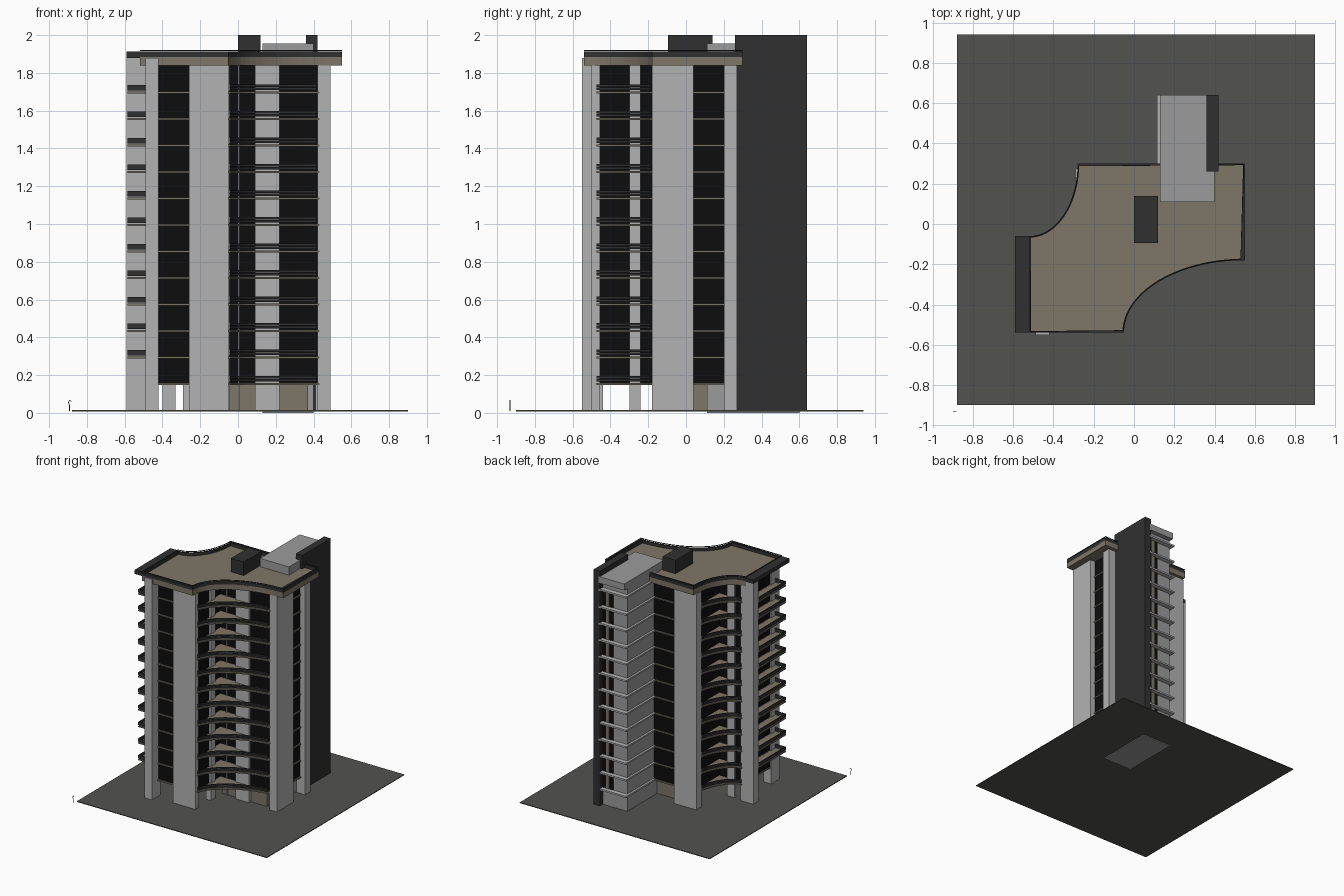
import bpy, bmesh
from math import sin, cos, pi, radians

if "Cube" in bpy.data.objects:
    bpy.data.objects.remove(bpy.data.objects["Cube"])


def mat(name, r, g, b):
    m = bpy.data.materials.new(name)
    m.diffuse_color = (r, g, b, 1)
    m.use_nodes = True
    m.node_tree.nodes["Principled BSDF"].inputs["Base Color"].default_value = m.diffuse_color
    return m


TAN = mat("tan", 0.21, 0.18, 0.14)
DARK = mat("charcoal", 0.03, 0.03, 0.03)
GLASS = mat("black_glass", 0.004, 0.004, 0.004)
LIGHT = mat("light_concrete", 0.45, 0.45, 0.45)
GREY = mat("grey_concrete", 0.33, 0.33, 0.33)
PAVE = mat("paving", 0.085, 0.085, 0.08)


def finish(name, bm, material):
    bmesh.ops.recalc_face_normals(bm, faces=bm.faces)
    me = bpy.data.meshes.new(name)
    bm.to_mesh(me)
    bm.free()
    me.materials.append(material)
    ob = bpy.data.objects.new(name, me)
    bpy.context.collection.objects.link(ob)
    return ob


def add_prism(bm, pts, z0, z1):
    lo = [bm.verts.new((x, y, z0)) for x, y in pts]
    hi = [bm.verts.new((x, y, z1)) for x, y in pts]
    bm.faces.new(lo[::-1])
    bm.faces.new(hi)
    n = len(pts)
    for i in range(n):
        j = (i + 1) % n
        bm.faces.new((lo[i], lo[j], hi[j], hi[i]))


def prisms(name, pts, spans, material):
    bm = bmesh.new()
    for z0, z1 in spans:
        add_prism(bm, pts, z0, z1)
    return finish(name, bm, material)


def rect(x0, x1, y0, y1):
    return [(x0, y0), (x1, y0), (x1, y1), (x0, y1)]


def box(name, x0, x1, y0, y1, z0, z1, material):
    return prisms(name, rect(x0, x1, y0, y1), [(z0, z1)], material)


# concave curves of the plan; d moves the curve into the building
def south_curve(a, b, d=0.0, n=20):
    ts = [radians(a + (b - a) * i / n) for i in range(n + 1)]
    return [(0.55 - (0.60 + d) * cos(t), -0.54 + (0.36 + d) * sin(t)) for t in ts]


def north_curve(a, b, d=0.0, n=20):
    ts = [radians(a + (b - a) * i / n) for i in range(n + 1)]
    return [(-0.52 + (0.24 + d) * cos(t), 0.30 - (0.36 + d) * sin(t)) for t in ts]


STEP, Z1, TOP = 0.1403, 0.15, 1.84
floors = [Z1 + STEP * k for k in range(12)]

# ground plate and small street lamp at its corner
box("ground_plate", -0.88, 0.90, -0.90, 0.94, 0.008, 0.014, PAVE)
cu = bpy.data.curves.new("street_lamp", 'CURVE')
cu.dimensions = '3D'
cu.bevel_depth = 0.002
cu.bevel_resolution = 1
sp = cu.splines.new('POLY')
path = [(-0.892, 0.01), (-0.892, 0.04), (-0.898, 0.055), (-0.892, 0.068), (-0.882, 0.06)]
sp.points.add(len(path) - 1)
for p, (x, z) in zip(sp.points, path):
    p.co = (x, -0.932, z, 1)
cu.materials.append(DARK)
bpy.context.collection.objects.link(bpy.data.objects.new("street_lamp", cu))

# glazed body above the open ground floor
body = [(-0.48, -0.465), (-0.06, -0.465), (-0.06, -0.15), (0.44, -0.15),
        (0.44, 0.245), (-0.25, 0.245), (-0.25, -0.09), (-0.48, -0.09)]
prisms("glazing", body, [(Z1, TOP)], GLASS)

# floor slabs following the curved balconies
slab = [(-0.485, -0.475)] + south_curve(10.5, 77) + [(0.45, -0.17), (0.45, 0.255)] \
    + north_curve(7.2, 80) + [(-0.485, -0.07)]
prisms("floor_slabs", slab, [(z - 0.002, z + 0.009) for z in floors], TAN)

# curved balcony railings
rail_spans = [(z + a, z + b) for z in floors for a, b in ((0.016, 0.030), (0.033, 0.045))]
prisms("south_balcony_rails", south_curve(10.5, 77) + south_curve(77, 10.5, 0.006),
       rail_spans, DARK)
prisms("north_balcony_rails", north_curve(7.2, 80) + north_curve(80, 7.2, 0.006),
       rail_spans, DARK)

# full-height concrete walls and pillars
walls = {
    "south_west_pillar": (-0.49, -0.42, -0.55, -0.44, 1.88),
    "south_wall": (-0.26, -0.05, -0.50, -0.455, TOP),
    "east_wall": (0.42, 0.49, -0.18, 0.04, TOP),
    "north_east_pillar": (0.41, 0.49, 0.20, 0.27, TOP),
    "north_wall": (-0.29, -0.08, 0.21, 0.275, TOP),
    "north_west_pillar": (-0.59, -0.47, -0.13, -0.06, 1.88),
    "loggia_wall_south": (0.09, 0.22, -0.165, -0.13, TOP),
    "loggia_wall_east": (-0.09, -0.045, -0.30, -0.24, TOP),
    "loggia_mullion": (0.0, 0.008, -0.16, -0.145, TOP),
    "north_loggia_wall": (-0.40, -0.33, -0.10, -0.075, TOP),
}
for name, (x0, x1, y0, y1, z) in walls.items():
    box(name, x0, x1, y0, y1, 0.01, z, LIGHT)

# ground floor lobby
box("lobby", -0.05, 0.37, -0.14, 0.20, 0.01, Z1, TAN)

# west balconies
wz = floors[1:]
prisms("west_balcony_slabs", rect(-0.585, -0.475, -0.50, -0.13),
       [(z - 0.002, z + 0.008) for z in wz], TAN)
wr = [(-0.585, -0.13), (-0.585, -0.50), (-0.49, -0.50), (-0.49, -0.494),
      (-0.579, -0.494), (-0.579, -0.13)]
prisms("west_balcony_rails", wr, [(z + 0.014, z + 0.042) for z in wz], DARK)

# roof slab, parapet, handrail and west cap
roof = [(-0.52, -0.54)] + south_curve(0, 90) + [(0.55, 0.30)] + north_curve(0, 90)
prisms("roof_slab", roof, [(TOP, 1.885)], TAN)


def ring(name, z0, z1, w):
    bm = bmesh.new()
    inner = [(-0.52 + w, -0.54 + w)] + south_curve(2, 88, w) + [(0.55 - w, 0.30 - w)] \
        + north_curve(2, 88, w)
    n = len(roof)
    rows = [[bm.verts.new((x, y, z)) for x, y in pts]
            for pts, z in ((roof, z0), (roof, z1), (inner, z1), (inner, z0))]
    for r in range(4):
        a, b = rows[r], rows[(r + 1) % 4]
        for i in range(n):
            j = (i + 1) % n
            bm.faces.new((a[i], a[j], b[j], b[i]))
    return finish(name, bm, DARK)


ring("parapet", 1.88, 1.912, 0.008)
ring("roof_handrail", 1.917, 1.922, 0.005)
box("west_roof_cap", -0.59, -0.52, -0.54, -0.06, 1.88, 1.914, DARK)
box("roof_plant_room", 0.0, 0.12, -0.095, 0.14, 1.88, 2.0, DARK)

# stair tower with ledges, rear windows and tall dark fin
box("stair_tower", 0.13, 0.40, 0.11, 0.60, 0.0, 1.955, GREY)
box("stair_tower_cap", 0.13, 0.37, 0.59, 0.64, 1.90, 1.955, GREY)
prisms("stair_tower_ledges", rect(0.113, 0.37, 0.25, 0.64),
       [(z - 0.004, z + 0.010) for z in floors + [TOP]], LIGHT)
box("stair_windows", 0.26, 0.37, 0.59, 0.604, Z1, 1.84, GLASS)
box("stair_window_panel", 0.295, 0.325, 0.59, 0.607, Z1, 1.84, TAN)
box("tall_fin_wall", 0.36, 0.42, 0.26, 0.64, 0.01, 2.0, DARK)
